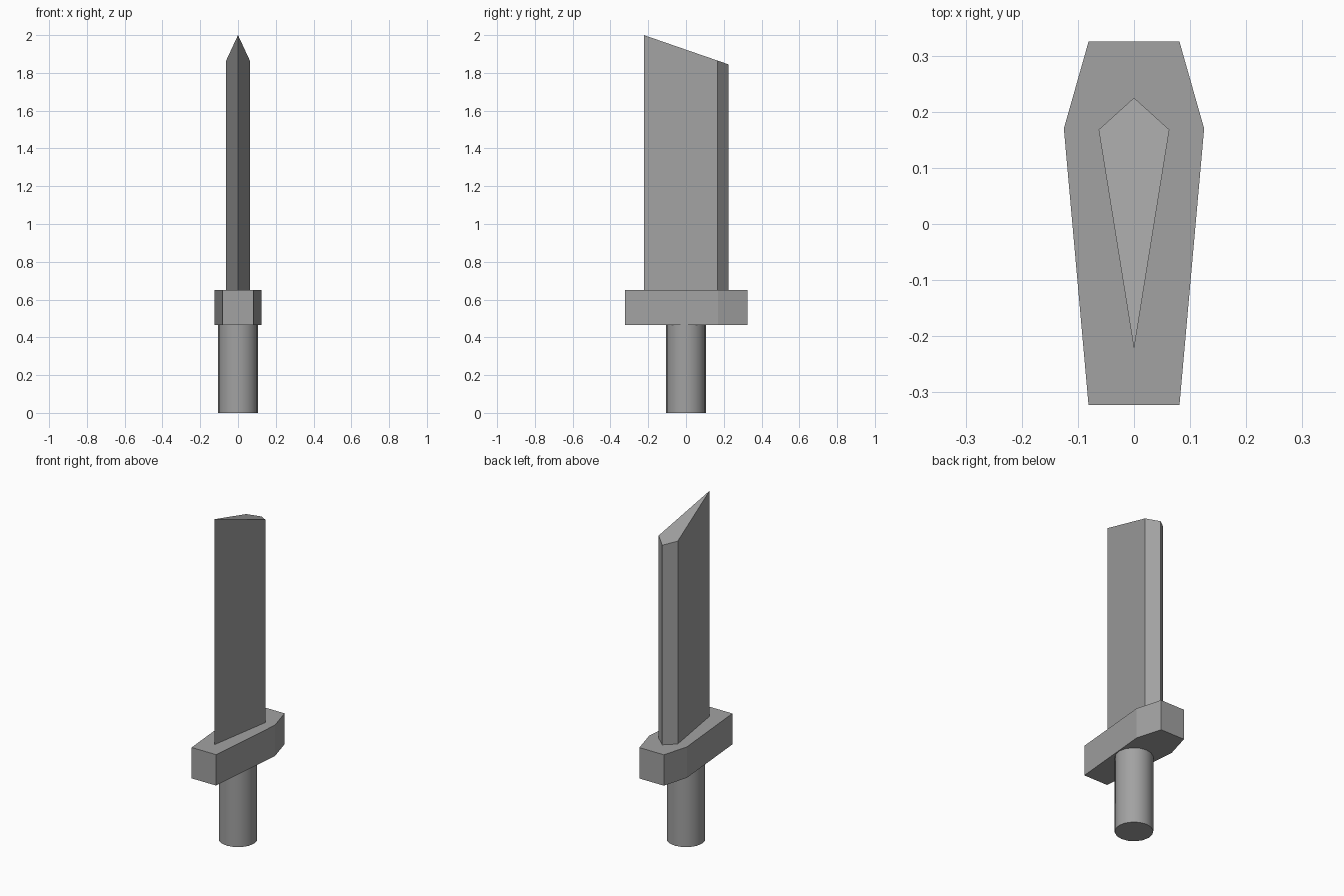
import bpy
import bmesh

# Remove the default cube only
cube = bpy.data.objects.get("Cube")
if cube:
    bpy.data.objects.remove(cube, do_unlink=True)

# Single grey material
grey = bpy.data.materials.new("plain_grey")
grey.use_nodes = True
colour = (0.36, 0.36, 0.36, 1)
grey.diffuse_color = colour
shader = next(n for n in grey.node_tree.nodes if n.type == "BSDF_PRINCIPLED")
shader.inputs["Base Color"].default_value = colour


def prism(name, outline, bottom, top_height):
    """Extrude a counter-clockwise outline up to top_height(y)."""
    bm = bmesh.new()
    low = [bm.verts.new((x, y, bottom)) for x, y in outline]
    high = [bm.verts.new((x, y, top_height(y))) for x, y in outline]
    bm.faces.new(low[::-1])
    bm.faces.new(high)
    for i in range(len(outline)):
        j = (i + 1) % len(outline)
        bm.faces.new((low[i], low[j], high[j], high[i]))
    mesh = bpy.data.meshes.new(name)
    bm.to_mesh(mesh)
    bm.free()
    mesh.materials.append(grey)
    obj = bpy.data.objects.new(name, mesh)
    bpy.context.collection.objects.link(obj)
    return obj


# Blade: kite section with a sharp front edge and a slanted top
blade_outline = [(0, -0.223), (0.063, 0.168), (0, 0.225), (-0.063, 0.168)]
prism("blade", blade_outline, 0.65, lambda y: 2 - 0.346 * (y + 0.223))

# Guard: six-sided block, widest towards the back
half = [(0.081, -0.323), (0.125, 0.17), (0.081, 0.325)]
guard_outline = half + [(-x, y) for x, y in reversed(half)]
prism("guard", guard_outline, 0.465, lambda y: 0.65)

# Handle: smooth round grip
bpy.ops.mesh.primitive_cylinder_add(
    vertices=16, radius=0.105, depth=0.465, location=(0, 0, 0.2325))
handle = bpy.context.object
handle.name = "handle"
handle.data.materials.append(grey)
bpy.ops.object.shade_smooth_by_angle()
